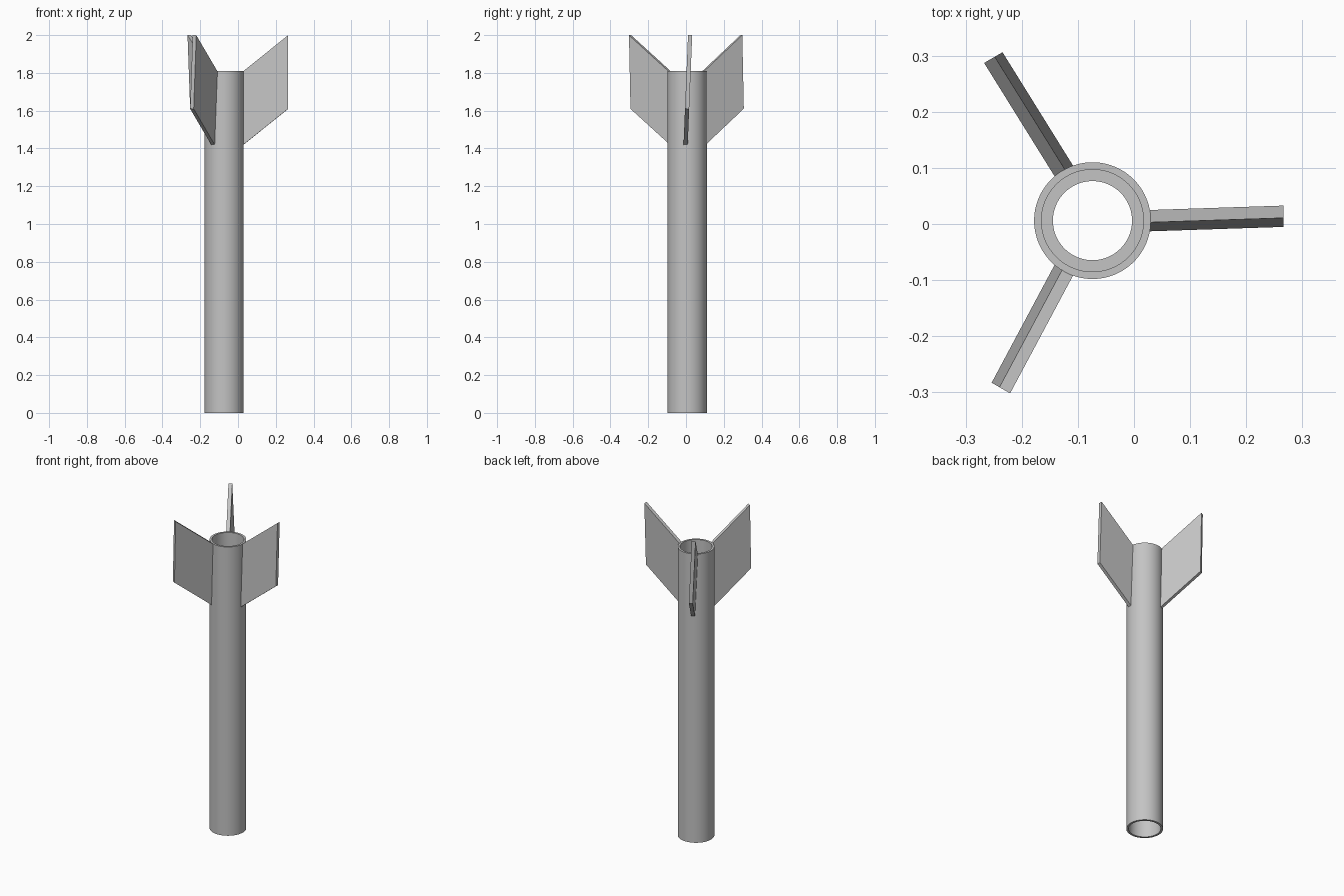
import bpy
import bmesh
from math import radians, atan
from mathutils import Matrix, Vector

cube = bpy.data.objects.get("Cube")
if cube:
    bpy.data.objects.remove(cube, do_unlink=True)

AXIS = Vector((-0.074, 0.006, 0))   # tube centre line
OUTER, BORE, HOLE = 0.104, 0.091, 0.0705
HEIGHT = 1.81
FIN_MID = 1.615                     # height the fins are canted about

grey = bpy.data.materials.new("light grey")
grey.use_nodes = True
colour = (0.55, 0.55, 0.55, 1)
grey.diffuse_color = colour
grey.node_tree.nodes["Principled BSDF"].inputs["Base Color"].default_value = colour


def add_object(name, bm):
    bmesh.ops.recalc_face_normals(bm, faces=bm.faces)
    mesh = bpy.data.meshes.new(name)
    bm.to_mesh(mesh)
    bm.free()
    mesh.materials.append(grey)
    obj = bpy.data.objects.new(name, mesh)
    bpy.context.collection.objects.link(obj)
    return obj


def ring(name, inner, outer, low, high, sides=96):
    """Hollow cylinder: a rectangular section spun round the tube axis."""
    bm = bmesh.new()
    section = [(inner, low), (outer, low), (outer, high), (inner, high)]
    verts = [bm.verts.new((r, 0, z)) for r, z in section]
    edges = [bm.edges.new((verts[i], verts[i - 1])) for i in range(4)]
    bmesh.ops.spin(bm, geom=verts + edges, cent=(0, 0, 0), axis=(0, 0, 1),
                   angle=radians(360), steps=sides)
    bmesh.ops.remove_doubles(bm, verts=bm.verts, dist=1e-5)
    obj = add_object(name, bm)
    obj.location = AXIS
    bpy.ops.object.select_all(action="DESELECT")
    obj.select_set(True)
    bpy.context.view_layer.objects.active = obj
    bpy.ops.object.shade_smooth_by_angle(angle=radians(30))


def fin(name, angle, thickness=0.022):
    """Swept parallelogram plate, canted about its radial line."""
    bm = bmesh.new()
    outline = [(0.1, -0.198), (0.34, -0.005), (0.34, 0.385), (0.1, 0.192)]
    face = bm.faces.new([bm.verts.new((r, -thickness / 2, z)) for r, z in outline])
    side = bmesh.ops.extrude_face_region(bm, geom=[face])["geom"]
    bmesh.ops.translate(bm, vec=(0, thickness, 0),
                        verts=[v for v in side if isinstance(v, bmesh.types.BMVert)])
    cant = Matrix.Rotation(-atan(0.041), 4, "X")
    place = Matrix.Translation(AXIS + Vector((0, 0, FIN_MID)))
    bm.transform(place @ Matrix.Rotation(radians(angle), 4, "Z") @ cant)
    add_object(name, bm)


# Body tube and the stop ring inside it
ring("body_tube", BORE, OUTER, 0, HEIGHT)
ring("inner_stop_ring", HOLE, BORE, 1.3, 1.4)

# Three canted fins
for index, name in enumerate(("left_fin", "back_right_fin", "front_right_fin")):
    fin(name, index * 120)
